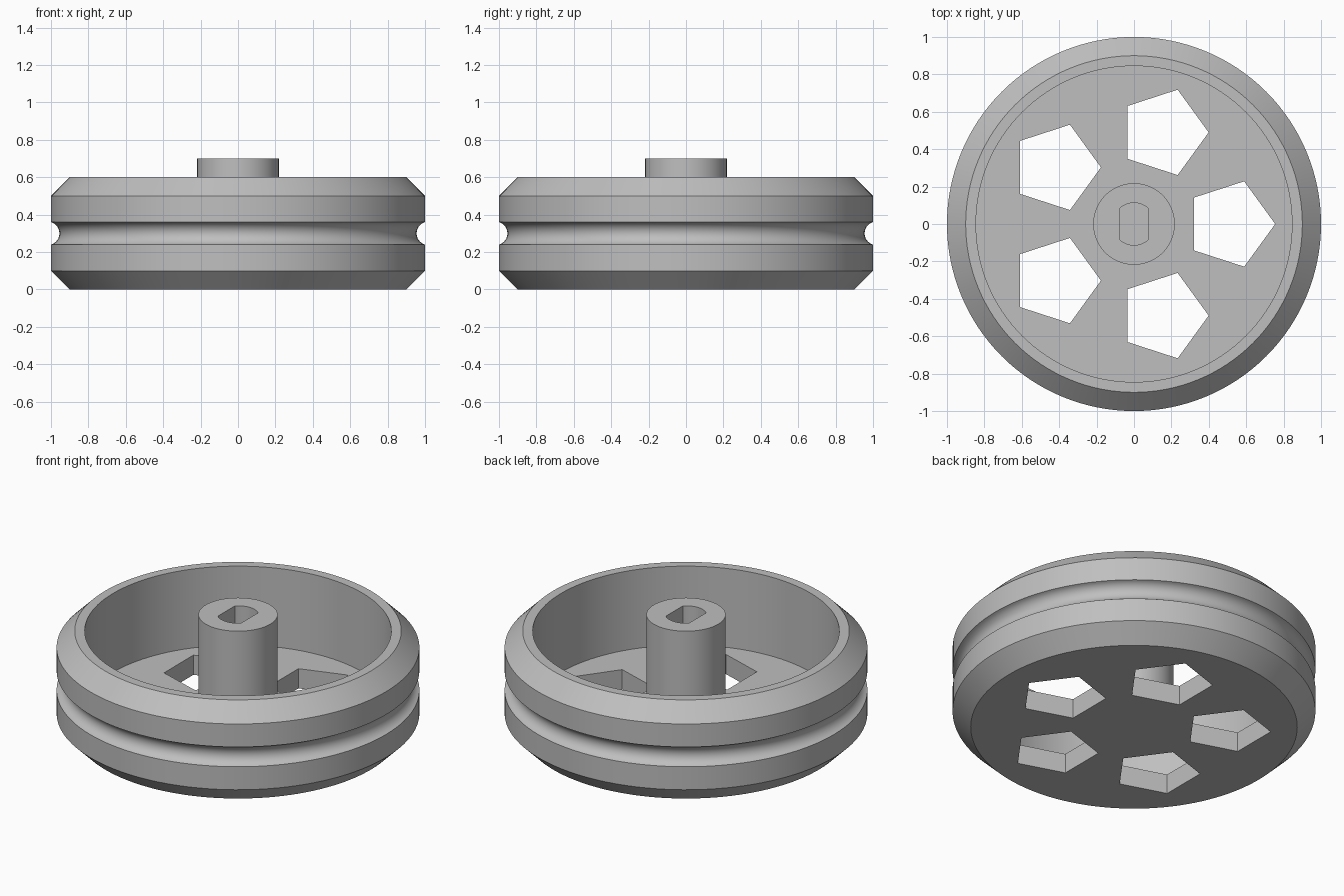
import bpy, bmesh
from math import sin, cos, pi, tau, radians, asin, sqrt

SEGMENTS = 128
FLOOR_Z = 0.12
HUB_TOP = 0.70

cube = bpy.data.objects.get("Cube")
if cube:
    bpy.data.objects.remove(cube, do_unlink=True)

grey = bpy.data.materials.new("grey plastic")
grey.use_nodes = True
grey.diffuse_color = (0.52, 0.52, 0.52, 1)
grey.node_tree.nodes["Principled BSDF"].inputs["Base Color"].default_value = grey.diffuse_color


def add_object(name, bm):
    bmesh.ops.recalc_face_normals(bm, faces=bm.faces)
    mesh = bpy.data.meshes.new(name)
    bm.to_mesh(mesh)
    bm.free()
    obj = bpy.data.objects.new(name, mesh)
    bpy.context.collection.objects.link(obj)
    mesh.materials.append(grey)
    return obj


def lathe(name, profile):
    """Spin an (r, z) profile, which starts and ends on the axis."""
    bm = bmesh.new()
    verts = [bm.verts.new((r, 0, z)) for r, z in profile]
    edges = [bm.edges.new(pair) for pair in zip(verts, verts[1:])]
    bmesh.ops.spin(bm, geom=verts + edges, cent=(0, 0, 0), axis=(0, 0, 1),
                   angle=tau, steps=SEGMENTS, use_merge=False)
    bmesh.ops.remove_doubles(bm, verts=bm.verts, dist=1e-5)
    return add_object(name, bm)


def prism(name, outline, z0, z1):
    """Extrude a closed (x, y) outline from z0 to z1."""
    bm = bmesh.new()
    face = bm.faces.new([bm.verts.new((x, y, z0)) for x, y in outline])
    top = bmesh.ops.extrude_face_region(bm, geom=[face])["geom"]
    bmesh.ops.translate(bm, vec=(0, 0, z1 - z0),
                        verts=[v for v in top if isinstance(v, bmesh.types.BMVert)])
    obj = add_object(name, bm)
    obj.hide_render = True
    return obj


def select_only(obj):
    bpy.ops.object.select_all(action='DESELECT')
    obj.select_set(True)
    bpy.context.view_layer.objects.active = obj


def cut(obj, cutter):
    select_only(obj)
    mod = obj.modifiers.new("cut", 'BOOLEAN')
    mod.operation = 'DIFFERENCE'
    mod.solver = 'EXACT'
    mod.object = cutter
    bpy.ops.object.modifier_apply(modifier=mod.name)
    bpy.data.objects.remove(cutter, do_unlink=True)


# Wheel body: chamfered rim with a round belt groove and a thin floor
groove_r, half_h, groove_z = 0.0625, 0.06, 0.30
groove_x = 1 + sqrt(groove_r ** 2 - half_h ** 2)
sweep = asin(half_h / groove_r)
steps = 14
groove = [(groove_x - groove_r * cos(a), groove_z + groove_r * sin(a))
          for a in (sweep * (2 * i / steps - 1) for i in range(steps + 1))]
wheel = lathe("wheel_body", [(0, 0), (0.9, 0), (1, 0.1), *groove, (1, 0.5),
                             (0.9, 0.6), (0.845, 0.6), (0.845, FLOOR_Z), (0, FLOOR_Z)])

# Five pentagonal openings, all pointing the same way
for i in range(5):
    cx, cy = 0.515 * cos(i * tau / 5), 0.515 * sin(i * tau / 5)
    pentagon = [(cx + 0.24 * cos(k * tau / 5), cy + 0.24 * sin(k * tau / 5))
                for k in range(5)]
    cut(wheel, prism("pentagon_cutter", pentagon, -0.1, 0.3))

# Hub post with a blind shaft socket that has two flat sides
hub = lathe("hub_post", [(0, 0.06), (0.218, 0.06), (0.218, HUB_TOP), (0, HUB_TOP)])
half_width, socket_r = 0.078, 0.113
start = asin(half_width / socket_r)
arc = [start * (1 - 2 * i / 12) for i in range(13)]
socket = [(socket_r * sin(a), socket_r * cos(a)) for a in arc]
socket += [(-x, -y) for x, y in socket]
cut(hub, prism("socket_cutter", socket, FLOOR_Z, HUB_TOP + 0.1))

for obj in (wheel, hub):
    select_only(obj)
    bpy.ops.object.shade_smooth_by_angle(angle=radians(30))
